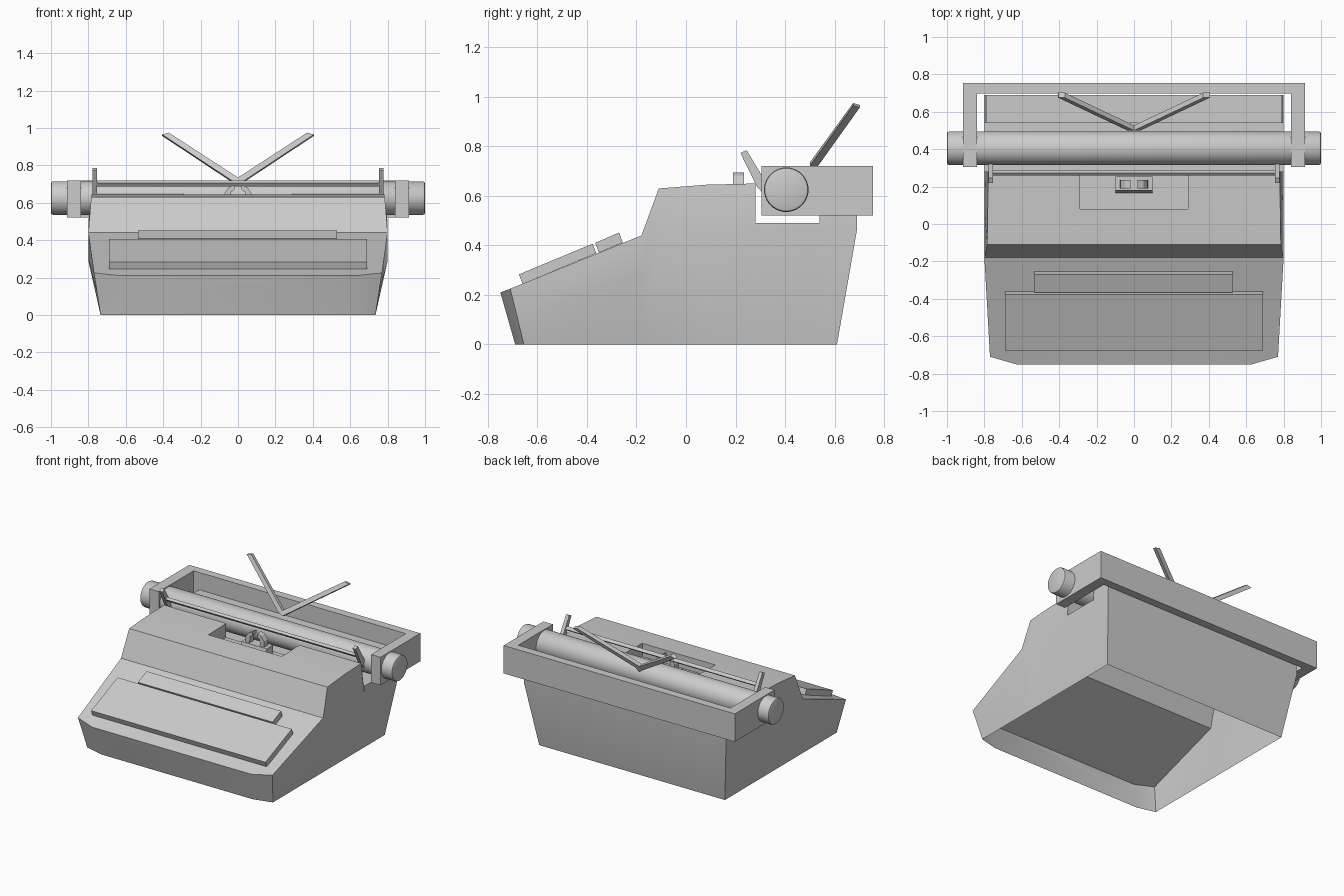
import bpy, bmesh, math
from mathutils import Vector, Matrix

cube = bpy.data.objects.get("Cube")
if cube:
    bpy.data.objects.remove(cube)

# Single grey finish
grey = bpy.data.materials.new("warm_grey")
grey.use_nodes = True
COLOUR = (0.6, 0.6, 0.6, 1)
grey.diffuse_color = COLOUR
grey.node_tree.nodes["Principled BSDF"].inputs["Base Color"].default_value = COLOUR


def finish(name, bm, angle=20):
    bmesh.ops.remove_doubles(bm, verts=bm.verts, dist=0.0001)
    bmesh.ops.recalc_face_normals(bm, faces=bm.faces)
    mesh = bpy.data.meshes.new(name)
    bm.to_mesh(mesh)
    bm.free()
    mesh.materials.append(grey)
    obj = bpy.data.objects.new(name, mesh)
    bpy.context.collection.objects.link(obj)
    bpy.ops.object.select_all(action='DESELECT')
    obj.select_set(True)
    bpy.context.view_layer.objects.active = obj
    bpy.ops.object.shade_smooth_by_angle(angle=math.radians(angle))
    return obj


def prism(name, points, shift):
    """Extrude a flat polygon along a vector."""
    bm = bmesh.new()
    face = bm.faces.new([bm.verts.new(p) for p in points])
    new = bmesh.ops.extrude_face_region(bm, geom=[face])["geom"]
    bmesh.ops.translate(bm, vec=Vector(shift),
                        verts=[v for v in new if isinstance(v, bmesh.types.BMVert)])
    if face.is_valid and not any(len(e.link_faces) == 2 for e in face.edges):
        bm.faces.new(reversed(face.verts))
    return finish(name, bm)


def box(name, x0, x1, y0, y1, z0, z1):
    return prism(name, [(x0, y0, z0), (x1, y0, z0), (x1, y1, z0), (x0, y1, z0)],
                 (0, 0, z1 - z0))


def side_profile(name, yz, x0, x1):
    return prism(name, [(x0, y, z) for y, z in yz], (x1 - x0, 0, 0))


# Body shell, open underneath: each row is base, waist, shoulder
WELL = 0.29
rows = [
    ((0.60, -0.69, 0), (0.615, -0.72, 0.105), (0.63, -0.75, 0.21)),
    ((0.735, -0.655, 0), (0.752, -0.682, 0.112), (0.77, -0.71, 0.225)),
    ((0.735, -0.18, 0), (0.80, -0.18, 0.29), (0.80, -0.18, 0.44)),
    ((0.735, -0.11, 0), (0.80, -0.11, 0.36), (0.785, -0.11, 0.63)),
    ((0.735, 0.08, 0), (0.80, 0.08, 0.43), (0.782, 0.08, 0.645)),
    ((0.735, 0.28, 0), (0.80, 0.28, 0.45), (0.78, 0.28, 0.65)),
    ((0.735, 0.28, 0), (0.80, 0.28, 0.45), (0.80, 0.28, 0.49)),
    ((0.735, 0.54, 0), (0.80, 0.54, 0.46), (0.80, 0.54, 0.49)),
    ((0.735, 0.54, 0), (0.80, 0.54, 0.46), (0.79, 0.54, 0.60)),
    ((0.735, 0.61, 0), (0.80, 0.69, 0.46), (0.79, 0.69, 0.60)),
]
bm = bmesh.new()
grid = []
for row in rows:
    half = list(row) + [(WELL, row[2][1], row[2][2])]
    full = half + [(-x, y, z) for x, y, z in reversed(half)]
    grid.append([bm.verts.new(p) for p in full])
for r, (a, b) in enumerate(zip(grid, grid[1:])):
    for i in range(7):
        if i == 3 and r in (4, 5):
            continue
        quad = [a[i], a[i + 1], b[i + 1], b[i]]
        if len({tuple(v.co) for v in quad}) > 2:
            bm.faces.new(quad)
for end in (grid[0], grid[-1]):
    bm.faces.new([end[0], end[1], end[6], end[7]])
    bm.faces.new(end[1:7])
# Type well sunk into the top, open to the rear
FLOOR = 0.55
f, k = [[(-WELL, y, z), (-WELL, y, FLOOR), (WELL, y, FLOOR), (WELL, y, z)]
        for y, z in ((0.08, 0.645), (0.28, 0.65))]
for pts in [f, [k[1], k[2], (WELL, 0.28, 0.49), (-WELL, 0.28, 0.49)]] + \
        [[f[i], f[i + 1], k[i + 1], k[i]] for i in range(3)]:
    bm.faces.new([bm.verts.new(p) for p in pts])
finish("body_shell", bm)

# Sloping key blocks
side_profile("keyboard", [(-0.66, 0.245), (-0.675, 0.283), (-0.377, 0.407), (-0.362, 0.368)],
             -0.69, 0.69)
side_profile("upper_key_row", [(-0.352, 0.371), (-0.367, 0.41), (-0.27, 0.452), (-0.255, 0.411)],
             -0.535, 0.53)

# Carriage frame, a U seen from above
u = [(0.915, 0.305), (0.915, 0.755), (-0.915, 0.755), (-0.915, 0.305),
     (-0.84, 0.305), (-0.84, 0.697), (0.84, 0.697), (0.84, 0.305)]
prism("carriage_frame", [(x, y, 0.52) for x, y in u], (0, 0, 0.2))

# Roller with bevelled ends
bm = bmesh.new()
bmesh.ops.create_cone(bm, cap_ends=True, segments=40, radius1=0.09, radius2=0.09, depth=2,
                      matrix=Matrix.Translation((0, 0.405, 0.625)) @ Matrix.Rotation(math.pi / 2, 4, 'Y'))
rims = [e for e in bm.edges if abs(e.verts[0].co.x - e.verts[1].co.x) < 0.001]
bmesh.ops.bevel(bm, geom=rims, offset=0.012, segments=2, affect='EDGES', profile=0.5)
finish("roller", bm, 30)

# Paper bail and its tilted brackets
side_profile("paper_bail", [(0.258, 0.705), (0.272, 0.718), (0.287, 0.70), (0.272, 0.687)],
             -0.76, 0.76)
for side, s in (("left", 1), ("right", -1)):
    side_profile(side + "_bail_bracket",
                 [(0.22, 0.773), (0.245, 0.785), (0.32, 0.66), (0.32, 0.60), (0.285, 0.64)],
                 s * 0.753, s * 0.778)

    # Paper support arm
    prism(side + "_paper_arm",
          [(0, 0.50, 0.695), (0, 0.50, 0.735), (s * 0.37, 0.675, 0.975), (s * 0.405, 0.675, 0.965),
           (s * 0.035, 0.50, 0.72)], (0, 0.027, -0.008))

    # Curved type guide prong
    prism(side + "_type_prong",
          [(s * x, 0.19, z) for x, z in ((0.075, 0.58), (0.073, 0.65), (0.05, 0.682), (0.02, 0.695),
                                         (0.02, 0.67), (0.038, 0.655), (0.045, 0.58))],
          (0, 0.045, 0))

# Type guide base
side_profile("type_guide_base", [(0.165, 0.55), (0.18, 0.61), (0.255, 0.61), (0.255, 0.55)],
             -0.1, 0.1)
